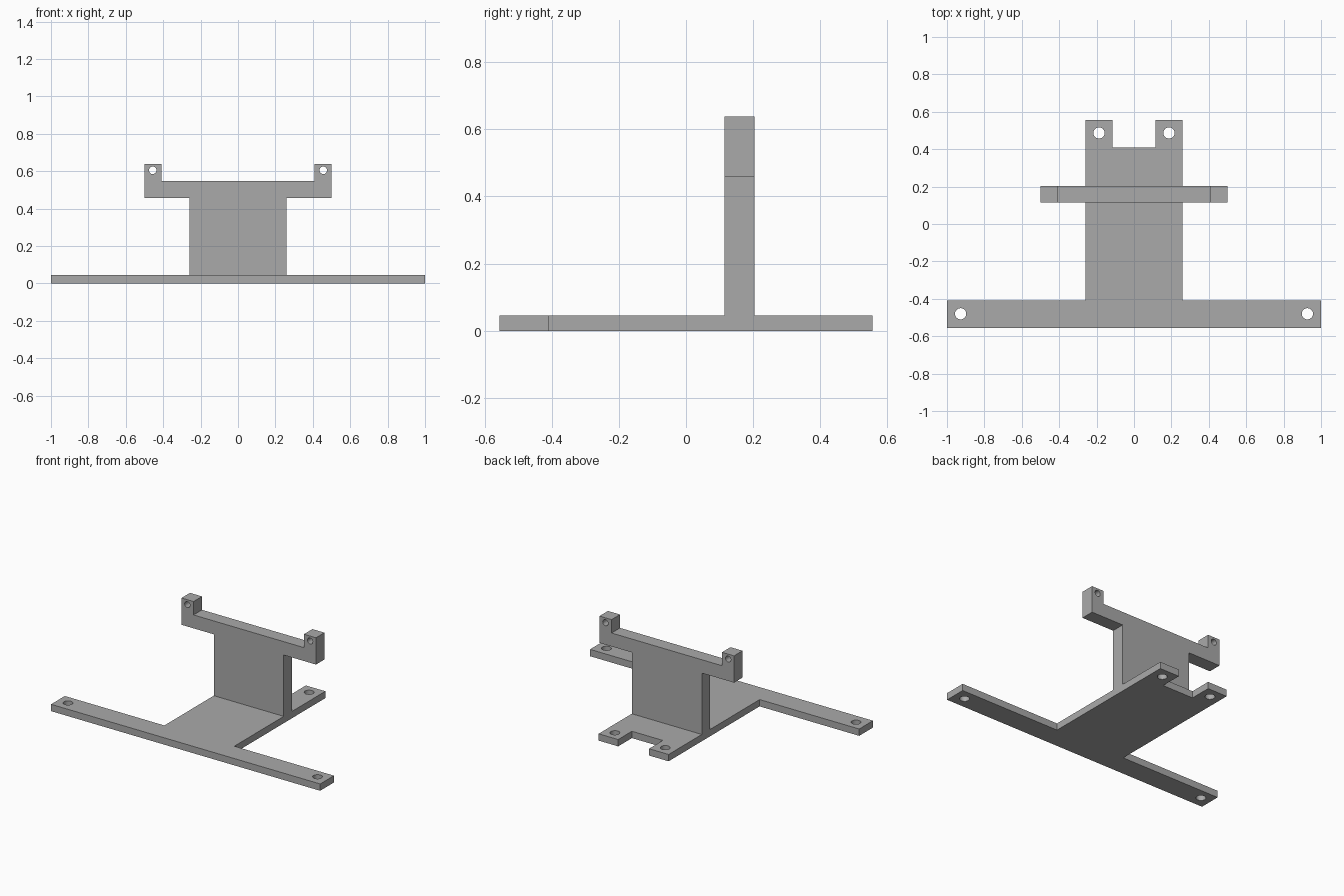
import bpy
import bmesh
from mathutils import Matrix, Vector

cube = bpy.data.objects.get("Cube")
if cube:
    bpy.data.objects.remove(cube, do_unlink=True)

grey = bpy.data.materials.new("plain_grey")
grey.use_nodes = True
colour = (0.4, 0.4, 0.4, 1)
grey.diffuse_color = colour
grey.node_tree.nodes["Principled BSDF"].inputs["Base Color"].default_value = colour


def make_object(name, bm):
    bmesh.ops.recalc_face_normals(bm, faces=bm.faces)
    mesh = bpy.data.meshes.new(name)
    bm.to_mesh(mesh)
    bm.free()
    mesh.materials.append(grey)
    obj = bpy.data.objects.new(name, mesh)
    bpy.context.collection.objects.link(obj)
    return obj


def plate(name, half, depth, place):
    """Mirror a half outline across x = 0, extrude it and place it."""
    outline = half + [(-x, y) for x, y in reversed(half)]
    bm = bmesh.new()
    face = bm.faces.new([bm.verts.new((x, y, 0)) for x, y in outline])
    new = bmesh.ops.extrude_face_region(bm, geom=[face])["geom"]
    bmesh.ops.translate(bm, vec=(0, 0, depth),
                        verts=[v for v in new if isinstance(v, bmesh.types.BMVert)])
    bm.transform(place)
    return make_object(name, bm)


def drill(target, centres, radius, place):
    """Cut mirrored round holes through the target."""
    bm = bmesh.new()
    for x, y in centres:
        for side in (-1, 1):
            bmesh.ops.create_cone(bm, cap_ends=True, segments=32, radius1=radius,
                                  radius2=radius, depth=0.4,
                                  matrix=place @ Matrix.Translation((side * x, y, 0)))
    cutter = make_object(target.name + "_hole_cutter", bm)
    cutter.hide_render = True
    cutter.hide_set(True)
    cut = target.modifiers.new("holes", 'BOOLEAN')
    cut.operation = 'DIFFERENCE'
    cut.solver = 'EXACT'
    cut.object = cutter
    # Apply the cut and drop the helper
    graph = bpy.context.evaluated_depsgraph_get()
    mesh = bpy.data.meshes.new_from_object(target.evaluated_get(graph))
    target.modifiers.clear()
    target.data = mesh
    bpy.data.objects.remove(cutter, do_unlink=True)
    # Smooth the hole walls, keep the edges sharp
    bpy.ops.object.select_all(action='DESELECT')
    target.select_set(True)
    bpy.context.view_layer.objects.active = target
    bpy.ops.object.shade_smooth_by_angle()


# Flat base: wide front crossbar, central stem, two rear tabs
THICK = 0.046
flat = Matrix.Identity(4)
base = plate("base_plate",
             [(1, -0.556), (1, -0.41), (0.26, -0.41), (0.26, 0.556),
              (0.115, 0.556), (0.115, 0.41)], THICK, flat)
drill(base, [(0.927, -0.48), (0.187, 0.487)], 0.03, flat)

# Upright bracket: central web, side arms, raised lugs
upright = Matrix.Translation(Vector((0, 0.204, 0))) @ Matrix.Rotation(1.5707963, 4, 'X')
bracket = plate("upright_bracket",
                [(0.26, THICK), (0.26, 0.458), (0.5, 0.458), (0.5, 0.638),
                 (0.41, 0.638), (0.41, 0.548)], 0.09, upright)
drill(bracket, [(0.456, 0.605)], 0.02, upright)
